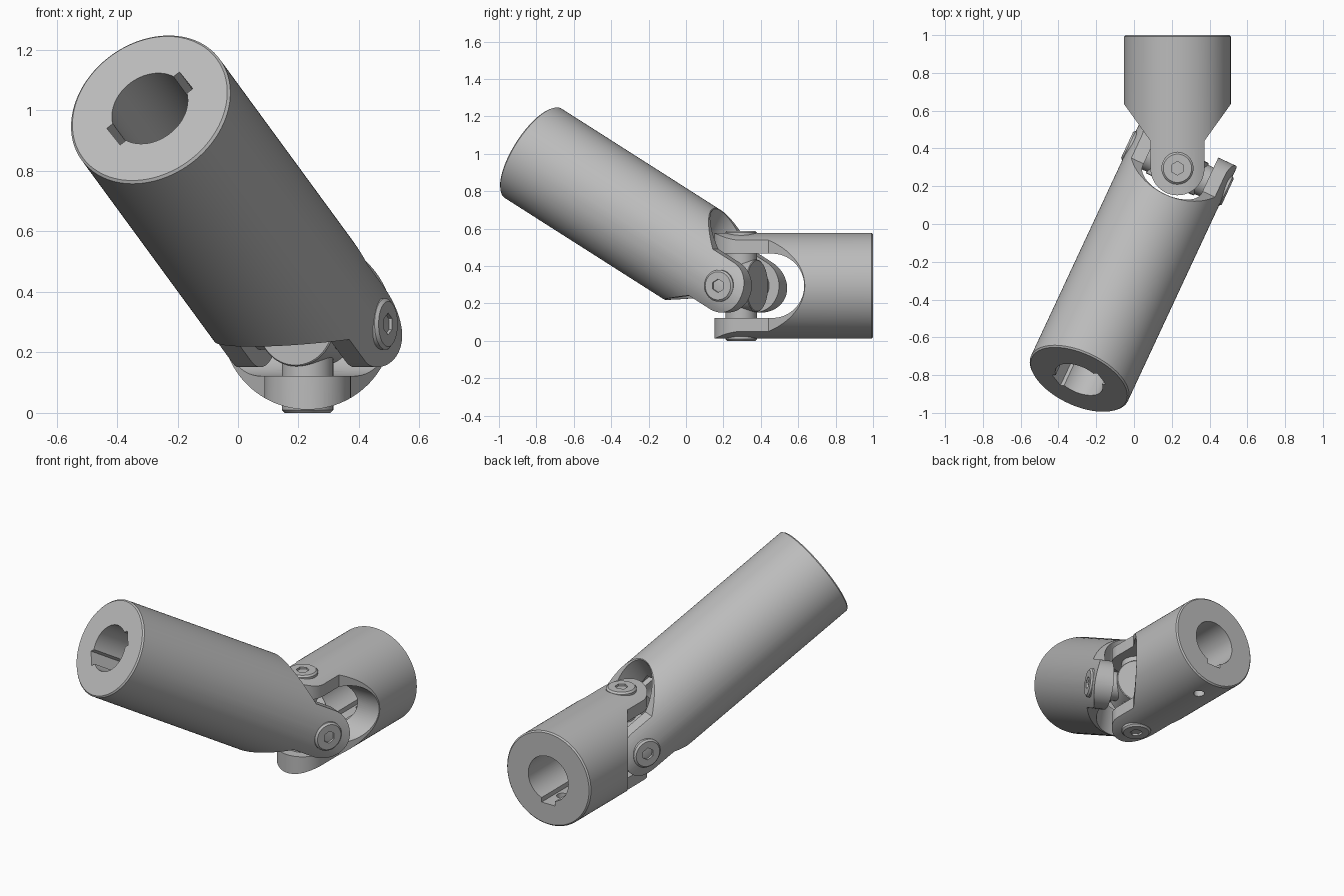
import bpy, bmesh, math
from math import sin, cos, pi, radians
from mathutils import Matrix, Vector

if "Cube" in bpy.data.objects:
    bpy.data.objects.remove(bpy.data.objects["Cube"], do_unlink=True)

steel = bpy.data.materials.new("grey_steel")
steel.use_nodes = True
GREY = (0.5, 0.5, 0.5, 1)
steel.diffuse_color = GREY
steel.node_tree.nodes["Principled BSDF"].inputs["Base Color"].default_value = GREY

RADIUS, BORE, EAR, GAP = 0.283, 0.135, 0.143, 0.172
PIVOT = Vector((0.23, 0.295, 0.294))
ROT_Y = Matrix.Rotation(-pi / 2, 4, 'X')      # turns the z axis onto +y


def to_object(name, bm):
    bmesh.ops.recalc_face_normals(bm, faces=bm.faces)
    mesh = bpy.data.meshes.new(name)
    bm.to_mesh(mesh)
    bm.free()
    mesh.materials.append(steel)
    obj = bpy.data.objects.new(name, mesh)
    bpy.context.collection.objects.link(obj)
    return obj


def rod(name, radius, low, high, sides=96, chamfer=0.0, matrix=Matrix()):
    """Cylinder along z from low to high with optional chamfered ends."""
    bm = bmesh.new()
    bmesh.ops.create_cone(bm, cap_ends=True, segments=sides, radius1=radius,
                          radius2=radius, depth=high - low,
                          matrix=Matrix.Translation((0, 0, (low + high) / 2)))
    if chamfer:
        rims = [e for e in bm.edges if abs(e.verts[0].co.z - e.verts[1].co.z) < 1e-5]
        bmesh.ops.bevel(bm, geom=rims, offset=chamfer, segments=1, affect='EDGES')
    bm.transform(matrix)
    return to_object(name, bm)


def prism(name, points, direction):
    """Closed outline extruded both ways along a direction."""
    bm = bmesh.new()
    d = Vector(direction)
    face = bm.faces.new([bm.verts.new(Vector(p) - d) for p in points])
    new = bmesh.ops.extrude_face_region(bm, geom=[face])["geom"]
    bmesh.ops.translate(bm, vec=d * 2,
                        verts=[v for v in new if isinstance(v, bmesh.types.BMVert)])
    return to_object(name, bm)


def box(name, size, centre, matrix=Matrix()):
    bm = bmesh.new()
    bmesh.ops.create_cube(bm, size=1, matrix=Matrix.Diagonal((*size, 1)))
    bm.transform(matrix @ Matrix.Translation(centre))
    return to_object(name, bm)


def combine(obj, tools):
    """Apply boolean tools, then discard them."""
    for tool, operation in tools:
        tool.hide_render = True
        mod = obj.modifiers.new("cut", 'BOOLEAN')
        mod.object, mod.operation, mod.solver = tool, operation, 'EXACT'
    bpy.context.view_layer.update()
    graph = bpy.context.evaluated_depsgraph_get()
    mesh = bpy.data.meshes.new_from_object(obj.evaluated_get(graph))
    obj.modifiers.clear()
    obj.data = mesh
    for tool, _ in tools:
        bpy.data.objects.remove(tool, do_unlink=True)


def place(obj, matrix):
    obj.matrix_world = matrix
    bpy.ops.object.select_all(action='DESELECT')
    obj.select_set(True)
    bpy.context.view_layer.objects.active = obj
    bpy.ops.object.shade_smooth_by_angle(angle=radians(30))


def yoke(name, length, extra_cutters, matrix):
    """Tube along +y whose forked end straddles the pivot, pin along z."""
    body = rod(name, RADIUS, -0.2, length, 128, 0.008, ROT_Y)
    # Ear outline: round tip, straight cheeks, taper to full width
    tip = [(EAR * cos(a), EAR * sin(a), 0)
           for a in (pi + pi * i / 32 for i in range(33))]
    side = [(EAR, 0.145), (0.29, 0.35), (0.4, 0.36), (0.4, length + 0.1)]
    outline = (tip + [(x, y, 0) for x, y in side]
               + [(-x, y, 0) for x, y in reversed(side)])
    # Slot between the ears with a round bottom
    arc = [(0, 0.165 + GAP * cos(a), GAP * sin(a))
           for a in (-pi / 2 + pi * i / 40 for i in range(41))]
    slot = [(0, -0.5, -GAP)] + arc + [(0, -0.5, GAP)]
    tools = [(prism("outline", outline, (0, 0, 0.5)), 'INTERSECT'),
             (prism("slot", slot, (0.5, 0, 0)), 'DIFFERENCE'),
             (rod("bore", BORE, 0.1, length + 0.1, 64, 0, ROT_Y), 'DIFFERENCE')]
    tools += [(c, 'DIFFERENCE') for c in extra_cutters]
    combine(body, tools)
    place(body, matrix)


# Joint frames: back yoke straight, front yoke yawed then pitched up
yaw, pitch = radians(25), radians(30)
back_frame = Matrix.Translation(PIVOT)
axis = Vector((-sin(yaw) * cos(pitch), -cos(yaw) * cos(pitch), sin(pitch)))
pin_axis = Vector((cos(yaw), -sin(yaw), 0))
front_frame = Matrix.Translation(PIVOT) @ Matrix(
    (axis.cross(pin_axis), axis, pin_axis)).transposed().to_4x4()

# Back yoke: one keyway below the bore and a set screw hole through it
yoke("back_yoke", 1 - PIVOT.y,
     [box("keyway", (0.09, 1, 0.155), (0, 0.6, -0.0775)),
      rod("screw_hole", 0.032, -0.4, -0.08, 32, 0, Matrix.Translation((0, 0.57, 0)))],
     back_frame)

# Front yoke: two opposite keyways on a diagonal
yoke("front_yoke", 1.425,
     [box("keyway", (0.09, 1.4, 0.304), (0, 0.8, 0), Matrix.Rotation(pi / 4, 4, 'Y'))],
     front_frame)

# Hub, its flat ends square to both pins
hub = rod("hub", 0.14, -0.095, 0.095, 64, 0.004, ROT_Y)
place(hub, Matrix.Translation(PIVOT) @ Matrix.Rotation(-yaw, 4, 'Z'))

# Crossed pins with a hexagonal socket in each end
for name, frame in (("back_pin", back_frame), ("front_pin", front_frame)):
    pin = rod(name, 0.085, -PIVOT.z, PIVOT.z, 48, 0.01)
    combine(pin, [(rod("socket", 0.036, s * 0.29 - 0.03, s * 0.29 + 0.03, 6), 'DIFFERENCE')
                  for s in (-1, 1)])
    place(pin, frame)
